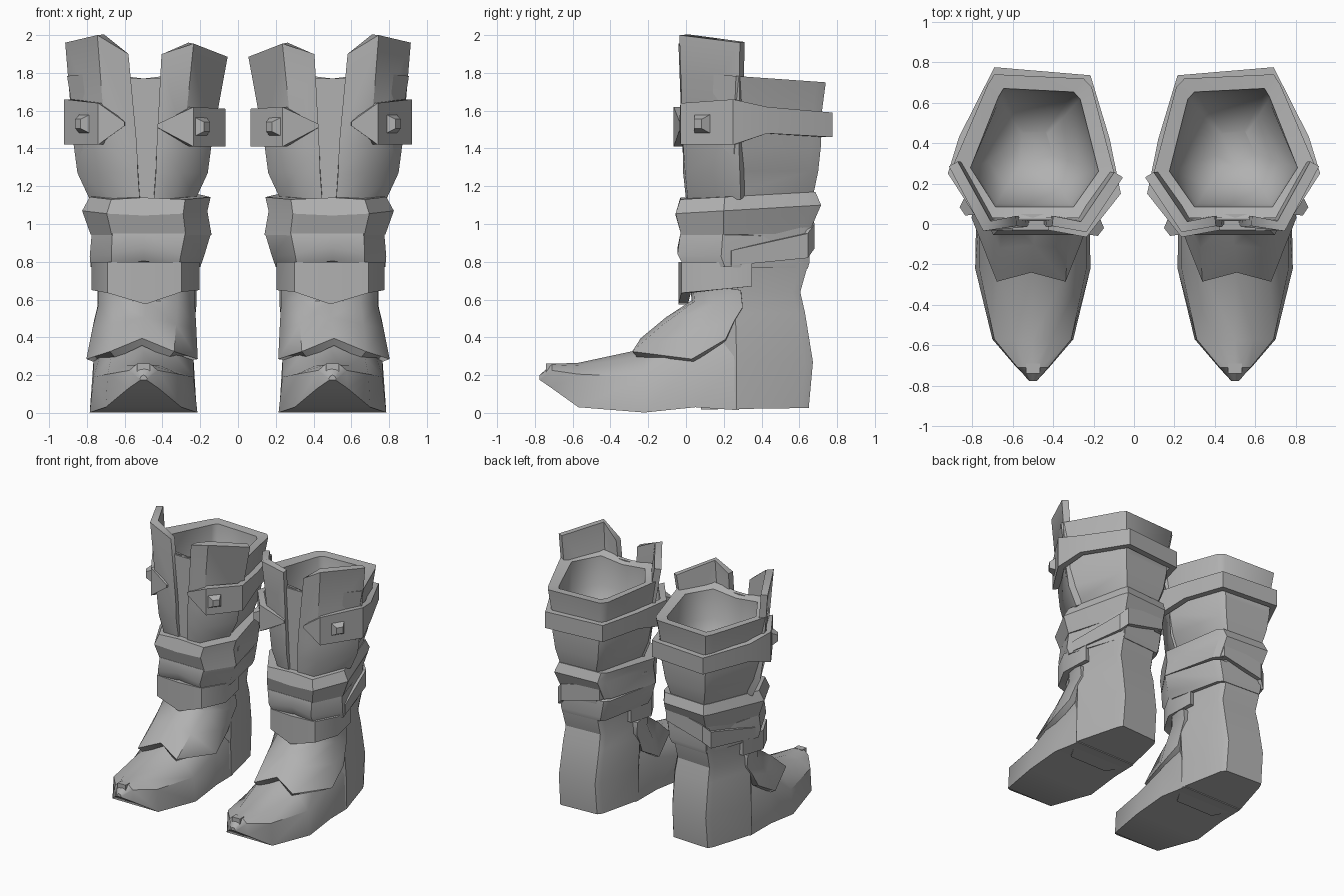
import bpy, bmesh, math
from mathutils import Vector

if "Cube" in bpy.data.objects:
    bpy.data.objects.remove(bpy.data.objects["Cube"])

CX = 0.5  # centre line of one boot; the other is mirrored across x = 0
leather = bpy.data.materials.new("grey_leather")
leather.diffuse_color = (0.44, 0.44, 0.44, 1)
leather.use_nodes = True
leather.node_tree.nodes["Principled BSDF"].inputs["Base Color"].default_value = leather.diffuse_color


def finish(name, bm, thick=0, angle=32):
    me = bpy.data.meshes.new(name)
    bm.to_mesh(me)
    bm.free()
    me.materials.append(leather)
    ob = bpy.data.objects.new(name, me)
    bpy.context.collection.objects.link(ob)
    if thick:
        s = ob.modifiers.new("thickness", 'SOLIDIFY')
        s.thickness, s.offset, s.use_even_offset = thick, -1, True
    ob.modifiers.new("pair", 'MIRROR').use_mirror_merge = False
    bpy.ops.object.select_all(action='DESELECT')
    ob.select_set(True)
    bpy.context.view_layer.objects.active = ob
    bpy.ops.object.convert(target='MESH')
    bpy.ops.object.shade_smooth_by_angle(angle=math.radians(angle))
    return ob


def loft(name, rows, closed=True, caps=(False, False), thick=0, fix=False, angle=32):
    """Skin rows of points; rows run upward, points run left to right at the front."""
    bm = bmesh.new()
    vs = [[bm.verts.new(p) for p in r] for r in rows]
    n = len(rows[0])
    for a, b in zip(vs, vs[1:]):
        for i in range(n if closed else n - 1):
            j = (i + 1) % n
            bm.faces.new((a[i], a[j], b[j], b[i]))
    if caps[0]:
        bm.faces.new(vs[0][::-1])
    if caps[1]:
        bm.faces.new(vs[-1])
    if fix:
        bmesh.ops.recalc_face_normals(bm, faces=bm.faces)
    return finish(name, bm, thick, angle)


def ring(w, yf, yb, zf, zb=None, bl=-.72, br=.47, wl=None, vee=0):
    """Leg outline: flat front, wide sides (wl = inner half width), narrow bevelled back."""
    zb = zf if zb is None else zb
    shape = [(-.62, 0), (0, 0), (.60, 0), (1, .33), (br + .08, .93), (br, 1),
             (bl + .1, .97), (bl, .91), (-1, .3)]
    return [(CX + u * (wl if wl and u < 0 else w), yf + v * (yb - yf),
             zf + (zb - zf) * v + (vee if i == 1 else 0))
            for i, (u, v) in enumerate(shape)]


def band(name, pts, thick, angle=32):
    """Open strip along (x, y, low z, high z) points."""
    lo = [(x, y, a) for x, y, a, b in pts]
    hi = [(x, y, b) for x, y, a, b in pts]
    loft(name, [lo, hi], closed=False, thick=thick, angle=angle)


# foot: cross sections from toe to ankle (y, bottom, side, top, centre height)
foot = []
for y, (wb, zb), (ws, zs), (wt, zt), zc in [
        (-.775, (.015, .175), (.02, .18), (.012, .195), .20),
        (-.71, (.08, .13), (.075, .225), (.04, .255), .26),
        (-.57, (.20, .03), (.19, .205), (.09, .25), .265),
        (-.22, (.285, .002), (.265, .19), (.17, .30), .34),
        (.05, (.28, .03), (.265, .28), (.19, .44), .50),
        (.28, (.258, .014), (.25, .30), (.18, .45), .50)]:
    foot.append([(CX + x, y, z) for x, z in
                 [(-wb, zb), (wb, zb), (ws, zs), (wt, zt), (0, zc), (-wt, zt), (-ws, zs)]])
loft("foot", foot, caps=(True, True), fix=True)

# toe cap stud
bm = bmesh.new()
bmesh.ops.create_cube(bm, size=1)
for v in bm.verts:
    v.co = Vector((CX + v.co.x * .07, -.715 + v.co.y * .05, .237 + v.co.z * .05))
finish("toe_cap", bm)

# heel and ankle
A = dict(bl=-.72, br=.55)
loft("ankle", [ring(.265, .08, .65, .018, .026, **A), ring(.26, .07, .672, .27, **A),
               ring(.245, .08, .63, .53, wl=.27, **A), ring(.235, .04, .605, .64, wl=.26, **A),
               ring(.25, .03, .65, .80, wl=.26, **A), ring(.26, .03, .66, 1.15, **A)],
     caps=(True, True), angle=26)

# instep flap with a notched front edge
half = [((.272, .21, .39), (.262, .30, .56)), ((.295, .03, .285), (.255, .16, .58)),
        ((.17, -.285, .325), (.165, .045, .59)), ((0, -.24, .395), (0, .03, .595))]
cols = [((-a[0],) + a[1:], (-b[0],) + b[1:]) for a, b in half] + half[-2::-1]
rows = []
for t, lift, back in ((0, 0, 0), (.5, .012, 0), (1, 0, 0), (1, .09, -.01)):
    rows.append([(CX + a[0] + .008 + (b[0] - a[0] - .025) * t, a[1] + (b[1] - a[1]) * t + back,
                  a[2] + (b[2] - a[2]) * t + lift) for a, b in cols])
loft("instep_flap", rows, closed=False, thick=.05, angle=55)

# ankle cuff, pointed at the front
band("ankle_cuff", [(.235, .35, .67, .80), (.205, .14, .65, .80), (.30, -.025, .64, .80),
                    (.49, -.04, .575, .80), (.69, -.025, .635, .80), (.775, .14, .65, .80),
                    (.745, .35, .67, .80)], .05, angle=55)

# two bunched wraps and a crossing strip
loft("lower_wrap", [ring(.23, .04, .6, .79, .77), ring(.28, -.01, .645, .775, .765, wl=.30, vee=.03),
                    ring(.285, -.045, .655, .84, .80, wl=.32, vee=.035),
                    ring(.275, -.03, .65, .95, .93, wl=.355), ring(.23, .04, .6, .96)], angle=40)
loft("upper_wrap", [ring(.24, .04, .6, .95, .94), ring(.28, -.025, .65, .94, .95, wl=.36),
                    ring(.325, -.055, .715, 1.055, 1.10, wl=.338, vee=-.01),
                    ring(.285, -.03, .685, 1.13, 1.17, wl=.355, vee=.01),
                    ring(.24, .04, .62, 1.14, 1.16)], angle=30)
band("crossing_strip", [(.775, .24, .78, .86), (.67, .645, .82, .95), (.62, .68, .87, 1.0),
                        (.29, .665, .95, 1.07), (.17, .24, .97, 1.05)], .05)

# shaft with collar, and the rounded lining inside it
rim = ring(.308, .085, .67, 1.77, 1.745, wl=.325, vee=-.02)
loft("shaft", [ring(.25, .04, .65, 1.10), ring(.275, .03, .675, 1.16), ring(.33, .03, .70, 1.28),
               ring(.36, .03, .715, 1.42), ring(.375, .03, .72, 1.60),
               ring(.405, .03, .74, 1.80, 1.75, vee=-.03), rim], angle=45)
loft("lining", [rim, ring(.30, .10, .65, 1.55), ring(.22, .18, .57, 1.38),
                ring(.10, .29, .46, 1.30)], caps=(False, True), angle=85)

# front panels rising above the collar, either side of the slit
for name, cols in {
    "outer_panel": [[(.52, .0), (.53, -.015), (.535, -.015), (.58, -.01, 1.90)],
                    [(.655, .01), (.69, -.005), (.70, -.015), (.745, -.035, 2.0)],
                    [(.785, .29), (.85, .285), (.87, .28), (.915, .285, 1.96)]],
    "inner_panel": [[(.225, .21), (.16, .22), (.14, .23), (.055, .23, 1.885)],
                    [(.34, .01), (.30, -.01), (.29, -.02), (.235, -.04, 1.955)],
                    [(.445, .0), (.435, -.015), (.43, -.015), (.405, -.01, 1.90)]]}.items():
    zs = (1.13, 1.27, 1.42)
    loft(name, [[(c[r][0], c[r][1], zs[r] if r < 3 else c[r][2]) for c in cols]
                for r in range(4)], closed=False, thick=.05, angle=62)

# tongue behind the slit
loft("tongue", [[(.42, .015, 1.12), (.56, .015, 1.12)], [(.39, .02, 1.77), (.60, .02, 1.77)]],
     closed=False, thick=.03)

# strap: from the outer pointed end round the back to the inner pointed end
band("strap", [(.60, -.035, 1.52, 1.54), (.74, -.03, 1.42, 1.64), (.92, .25, 1.42, 1.66),
               (.865, .43, 1.48, 1.62), (.69, .775, 1.46, 1.59), (.215, .735, 1.46, 1.59),
               (.12, .42, 1.47, 1.60), (.065, .15, 1.41, 1.61), (.235, -.065, 1.41, 1.62),
               (.425, -.03, 1.51, 1.53)], .045)

# square studs on the strap ends
for name, x, y, z, turn in (("outer_stud", .815, .085, 1.53, 56),
                            ("inner_stud", .195, -.015, 1.515, -52)):
    bm = bmesh.new()
    bmesh.ops.create_cone(bm, cap_ends=True, segments=4, radius1=.075, radius2=.035, depth=.05)
    a = math.radians(turn)
    n = Vector((math.sin(a), -math.cos(a), 0))
    side = Vector((math.cos(a), math.sin(a), 0))
    d = math.sqrt(.5)
    for v in bm.verts:
        p = v.co.copy()
        v.co = (Vector((x, y, z)) + side * (p.x - p.y) * d
                + Vector((0, 0, 1)) * (p.x + p.y) * d + n * (p.z + .015))
    bmesh.ops.recalc_face_normals(bm, faces=bm.faces)
    finish(name, bm)
